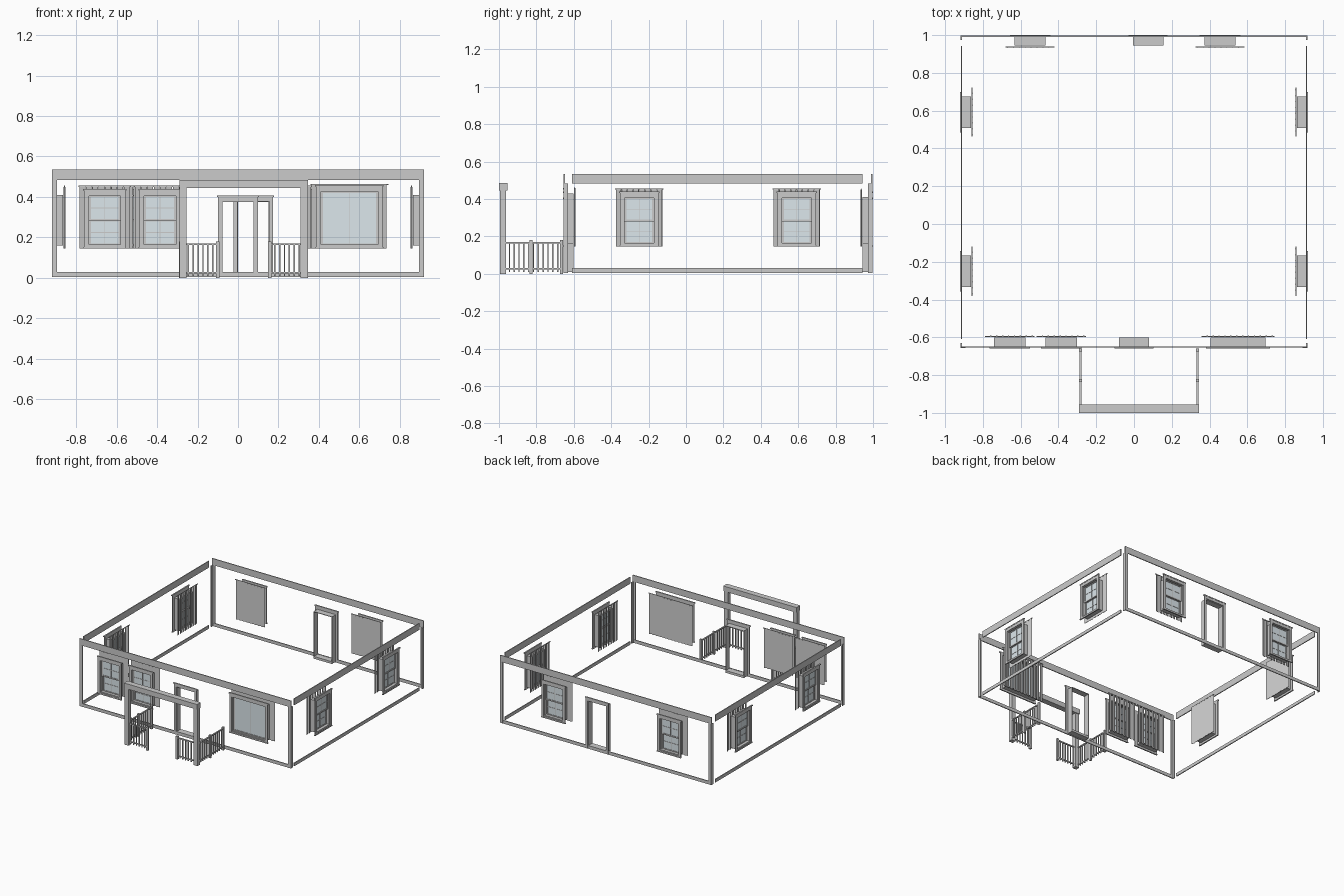
import bpy, bmesh
from math import radians
from mathutils import Matrix, Vector

if "Cube" in bpy.data.objects:
    bpy.data.objects.remove(bpy.data.objects["Cube"])

glass_mat = bpy.data.materials.new("glass")
glass_mat.diffuse_color = (0.72, 0.80, 0.84, 1)
glass_mat.use_nodes = True
glass_mat.node_tree.nodes["Principled BSDF"].inputs["Base Color"].default_value = glass_mat.diffuse_color


def part(name, boxes, matrix=Matrix(), mat=None):
    """One object from boxes (x0, x1, y0, y1, z0, z1[, turn about own z])."""
    bm = bmesh.new()
    for b in boxes:
        c = Vector(((b[0] + b[1]) / 2, (b[2] + b[3]) / 2, (b[4] + b[5]) / 2))
        s = (b[1] - b[0], b[3] - b[2], b[5] - b[4], 1)
        turn = Matrix.Rotation(radians(b[6]) if len(b) > 6 else 0, 4, 'Z')
        bmesh.ops.create_cube(bm, size=1, matrix=matrix @ Matrix.Translation(c) @ turn @ Matrix.Diagonal(s))
    me = bpy.data.meshes.new(name)
    bm.to_mesh(me)
    bm.free()
    if mat:
        me.materials.append(mat)
    ob = bpy.data.objects.new(name, me)
    bpy.context.collection.objects.link(ob)
    return ob


def frame(x0, x1, z0, z1, y0, y1, side, top, bottom):
    """Four boards around a rectangular opening x0..x1, z0..z1."""
    return [(x0 - side, x0, y0, y1, z0 - bottom, z1 + top),
            (x1, x1 + side, y0, y1, z0 - bottom, z1 + top),
            (x0, x1, y0, y1, z1, z1 + top),
            (x0, x1, y0, y1, z0 - bottom, z0)]


def on_wall(wall, u):
    """Wall frame: local x along the wall, local y pointing inward."""
    angle, loc = {"front": (0, (u, -0.65, 0)), "back": (180, (u, 0.992, 0)),
                  "right": (90, (0.912, u, 0)), "left": (-90, (-0.912, u, 0))}[wall]
    return Matrix.Translation(loc) @ Matrix.Rotation(radians(angle), 4, 'Z')


def blinds(tag, m, w, top):
    """Hanging vertical slats on a thin rod."""
    n = round(w / 0.031)
    p = w / n
    slats = [(-w / 2 + p * i, -w / 2 + p * (i + 0.92), 0.0545, 0.0565, 0.145, top, 14) for i in range(n)]
    part(tag + "_blind_slats", slats, m)
    part(tag + "_blind_rod", [(-w / 2 - 0.005, w / 2 + 0.005, 0.053, 0.057, top, top + 0.006)], m)


def window(tag, wall, u, w=0.165, z1=0.41, picture=False):
    m = on_wall(wall, u)
    h, z0 = w / 2, 0.16
    # outer casing, head cap and sill
    casing = frame(-h, h, z0, z1, -0.006, 0.002, 0.02, 0.022, 0.012)
    casing += [(-h - 0.025, h + 0.025, -0.008, 0.002, z1 + 0.022, z1 + 0.03),
               (-h - 0.023, h + 0.023, -0.008, 0.002, 0.145, 0.152)]
    part(tag + "_casing", casing, m)
    # deep jamb lining
    part(tag + "_jamb", frame(-h + 0.004, h - 0.004, z0 + 0.004, z1 - 0.004, 0, 0.048, 0.004, 0.004, 0.004), m)
    # sashes with glazing bars
    bars, panes = [], []
    mid = (z0 + z1) / 2
    spans = [(z0, z1, 0.012)] if picture else [(z0, mid + 0.004, 0.022), (mid - 0.004, z1, 0.012)]
    for a, b, y in spans:
        f = 0.01
        bars += frame(-h + 0.004 + f, h - 0.004 - f, a + f, b - f, y, y + 0.01, f, f, f)
        bars.append((-0.002, 0.002, y + 0.002, y + 0.008, a + f, b - f))
        if not picture:
            c = (a + b) / 2
            bars.append((-h + f, h - f, y + 0.002, y + 0.008, c - 0.002, c + 0.002))
        panes.append((-h + f, h - f, y + 0.004, y + 0.006, a + f, b - f))
    part(tag + "_sash", bars, m)
    part(tag + "_glass", panes, m, glass_mat)
    blinds(tag, m, w + 0.085, 0.458 if picture else z1 + 0.04)


def door(tag, wall, u):
    m = on_wall(wall, u)
    h, z1 = 0.08, 0.38
    part(tag + "_casing", [(-h - 0.018, -h, -0.006, 0.002, 0.005, z1), (h, h + 0.018, -0.006, 0.002, 0.005, z1),
                           (-h - 0.018, h + 0.018, -0.006, 0.002, z1, z1 + 0.02),
                           (-h - 0.023, h + 0.023, -0.008, 0.002, z1 + 0.02, z1 + 0.028)], m)
    part(tag + "_jamb", frame(-h + 0.004, h - 0.004, 0.028, z1 - 0.004, 0, 0.048, 0.004, 0.004, 0.018), m)


# trim boards around the four walls
for wall in ("front", "back", "left", "right"):
    m = on_wall(wall, 0)
    ends = (-0.918, 0.918)
    if wall == "right":
        ends = (-0.61, 0.943)
    elif wall == "left":
        ends = (-0.943, 0.61)
    part(wall + "_top_board", [(*ends, -0.005, 0.002, 0.484, 0.535)], m)
    part(wall + "_base_board", [(*ends, -0.005, 0.002, 0.005, 0.03)], m)

# corner boards, one on each face of every corner
for sx, side in ((-1, "left"), (1, "right")):
    for y, s, end in ((-0.656, 1, "front"), (0.998, -1, "back")):
        xs = sorted((sx * 0.918, sx * 0.893))
        xt = sorted((sx * 0.918, sx * 0.911))
        part(f"{end}_{side}_corner", [(*xs, *sorted((y, y + s * 0.007)), 0.005, 0.484),
                                      (*xt, *sorted((y, y + s * 0.025)), 0.005, 0.484)])

# windows and doors
window("front_window_a", "front", -0.658)
window("front_window_b", "front", -0.385)
window("front_picture_window", "front", 0.55, 0.29, 0.43, True)
window("back_window_a", "back", -0.55)
window("back_window_b", "back", 0.455)
for side in ("left", "right"):
    window(side + "_window_a", side, -0.25)
    window(side + "_window_b", side, 0.592)
door("front_door", "front", 0.0)
door("back_door", "back", 0.075)

# porch beam and posts
part("porch_beam", [(-0.29, 0.345, -1.0, -0.955, 0.445, 0.485)])
for side, x in (("left", -0.29), ("right", 0.309)):
    part(side + "_porch_post", [(x, x + 0.036, -0.995, -0.962, 0, 0.445)])


def railing(tag, a, b, posts):
    """Straight railing from a to b; posts are fractions along it."""
    d = Vector(b) - Vector(a)
    length = d.length
    m = Matrix.Translation((*a, 0)) @ Matrix.Rotation(d.to_2d().angle_signed(Vector((1, 0))), 4, 'Z')
    part(tag + "_rails", [(0, length, -0.005, 0.005, 0.163, 0.171), (0, length, -0.004, 0.004, 0.022, 0.03)], m)
    n = round(length / 0.025)
    part(tag + "_balusters", [(length * i / n - 0.0035, length * i / n + 0.0035, -0.0035, 0.0035, 0.01, 0.165)
                              for i in range(1, n)], m)
    part(tag + "_posts", [(length * t - 0.008, length * t + 0.008, -0.008, 0.008, 0, 0.18) for t in posts], m)


# porch railings: two short front runs and two side runs
railing("front_left_railing", (-0.27, -0.978), (-0.10, -0.978), (1,))
railing("front_right_railing", (0.327, -0.978), (0.157, -0.978), (1,))
railing("left_railing", (-0.284, -0.97), (-0.284, -0.66), (0.46, 0.98))
railing("right_railing", (0.337, -0.97), (0.337, -0.66), (0.46, 0.98))
